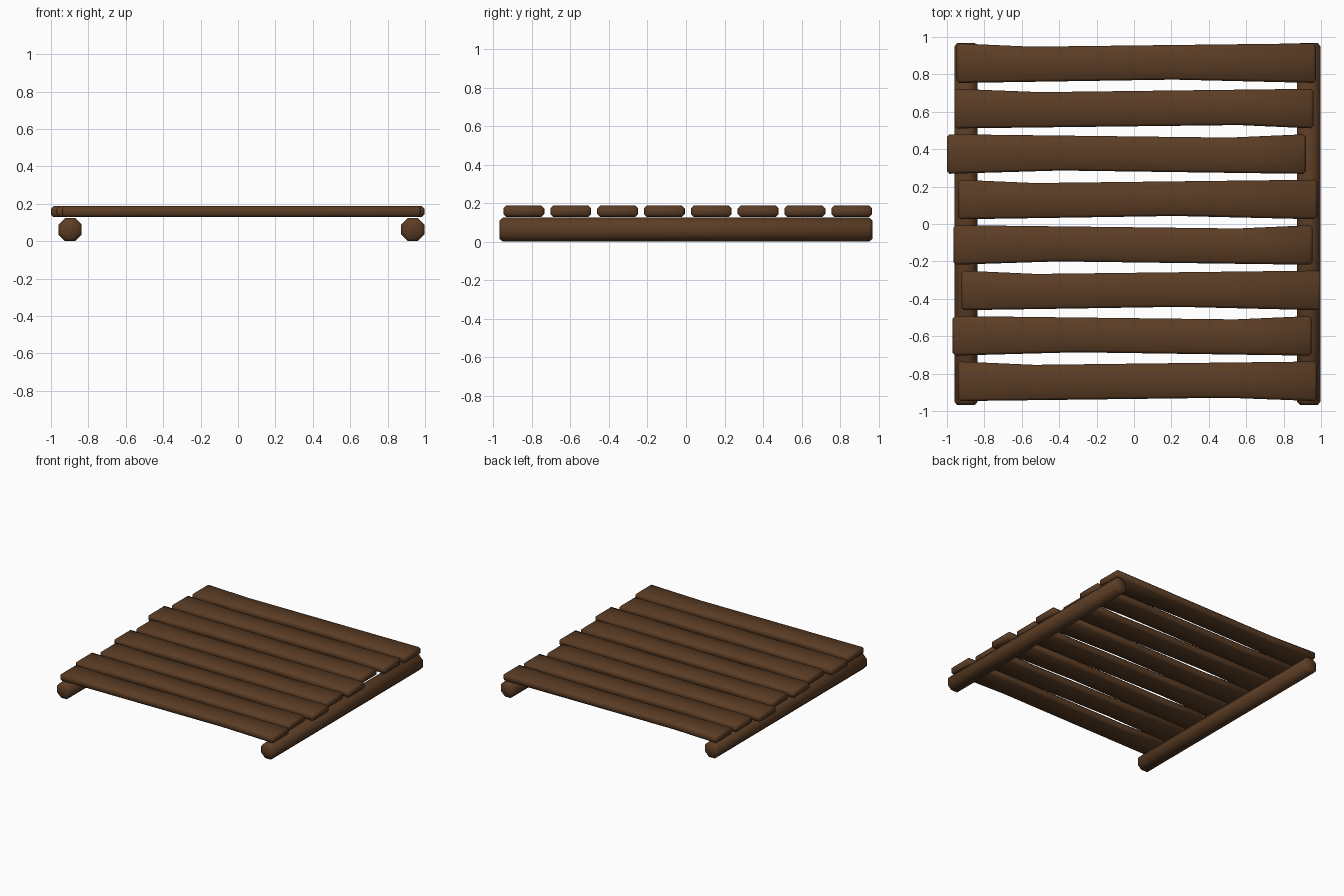
import bpy, bmesh, math

if "Cube" in bpy.data.objects:
    bpy.data.objects.remove(bpy.data.objects["Cube"])

wood = bpy.data.materials.new("dark brown wood")
wood.diffuse_color = (0.105, 0.046, 0.018, 1)
wood.use_nodes = True
wood.node_tree.nodes["Principled BSDF"].inputs["Base Color"].default_value = wood.diffuse_color


def finish(bm, name, bevel=0):
    bmesh.ops.recalc_face_normals(bm, faces=bm.faces)
    me = bpy.data.meshes.new(name)
    bm.to_mesh(me)
    bm.free()
    ob = bpy.data.objects.new(name, me)
    bpy.context.collection.objects.link(ob)
    me.materials.append(wood)
    bpy.ops.object.select_all(action='DESELECT')
    ob.select_set(True)
    bpy.context.view_layer.objects.active = ob
    if bevel:
        m = ob.modifiers.new("edge_chamfer", 'BEVEL')
        m.width = bevel
        m.segments = 1
        m.limit_method = 'ANGLE'
        m.angle_limit = math.radians(40)
        bpy.ops.object.modifier_apply(modifier=m.name)
    bpy.ops.object.shade_smooth_by_angle(angle=math.radians(50))
    return ob


def loft(rings, name, bevel=0):
    """Skin a list of closed rings and cap both ends."""
    bm = bmesh.new()
    vs = [[bm.verts.new(p) for p in r] for r in rings]
    n = len(vs[0])
    for a, b in zip(vs, vs[1:]):
        for i in range(n):
            bm.faces.new((a[i], a[(i + 1) % n], b[(i + 1) % n], b[i]))
    bm.faces.new(vs[0])
    bm.faces.new(vs[-1])
    return finish(bm, name, bevel)


# Octagonal support logs with chamfered ends
def log(name, x):
    R = 0.0625 / math.cos(math.pi / 8)
    rings = []
    for y, r in ((-0.968, R * 0.75), (-0.95, R), (0.95, R), (0.968, R * 0.75)):
        rings.append([(x + r * math.cos((k + .5) * math.pi / 4), y,
                       0.0625 + r * math.sin((k + .5) * math.pi / 4)) for k in range(8)])
    loft(rings, name)


log("left_log", -0.898)
log("right_log", 0.935)


# Deck planks with shallow notches worn into the long edges
def plank(name, cx, cy, back_notch, front_notch):
    rings = []
    for x in sorted({-0.96, 0.96, back_notch, front_notch}):
        def wear(n):
            t = (x + 0.96) / (n + 0.96) if x <= n else (0.96 - x) / (0.96 - n)
            return 0.018 * t
        y1 = cy + 0.106 - wear(back_notch)
        y0 = cy - 0.106 + wear(front_notch)
        rings.append([(cx + x, y0, 0.129), (cx + x, y1, 0.129),
                      (cx + x, y1, 0.187), (cx + x, y0, 0.187)])
    loft(rings, name, 0.014)


# centre x, back edge notch, front edge notch
planks = [(0.012, -0.56, 0.2), (0.0, -0.5, 0.56), (-0.041, 0.55, -0.35),
          (0.02, -0.55, 0.2), (-0.005, 0.56, -0.4), (0.037, -0.56, 0.2),
          (-0.01, 0.55, -0.3), (0.018, -0.55, 0.48)]
for i, (cx, b, f) in enumerate(planks):
    plank("plank_%d" % (i + 1), cx, 0.86 - i * 0.243, b, f)
